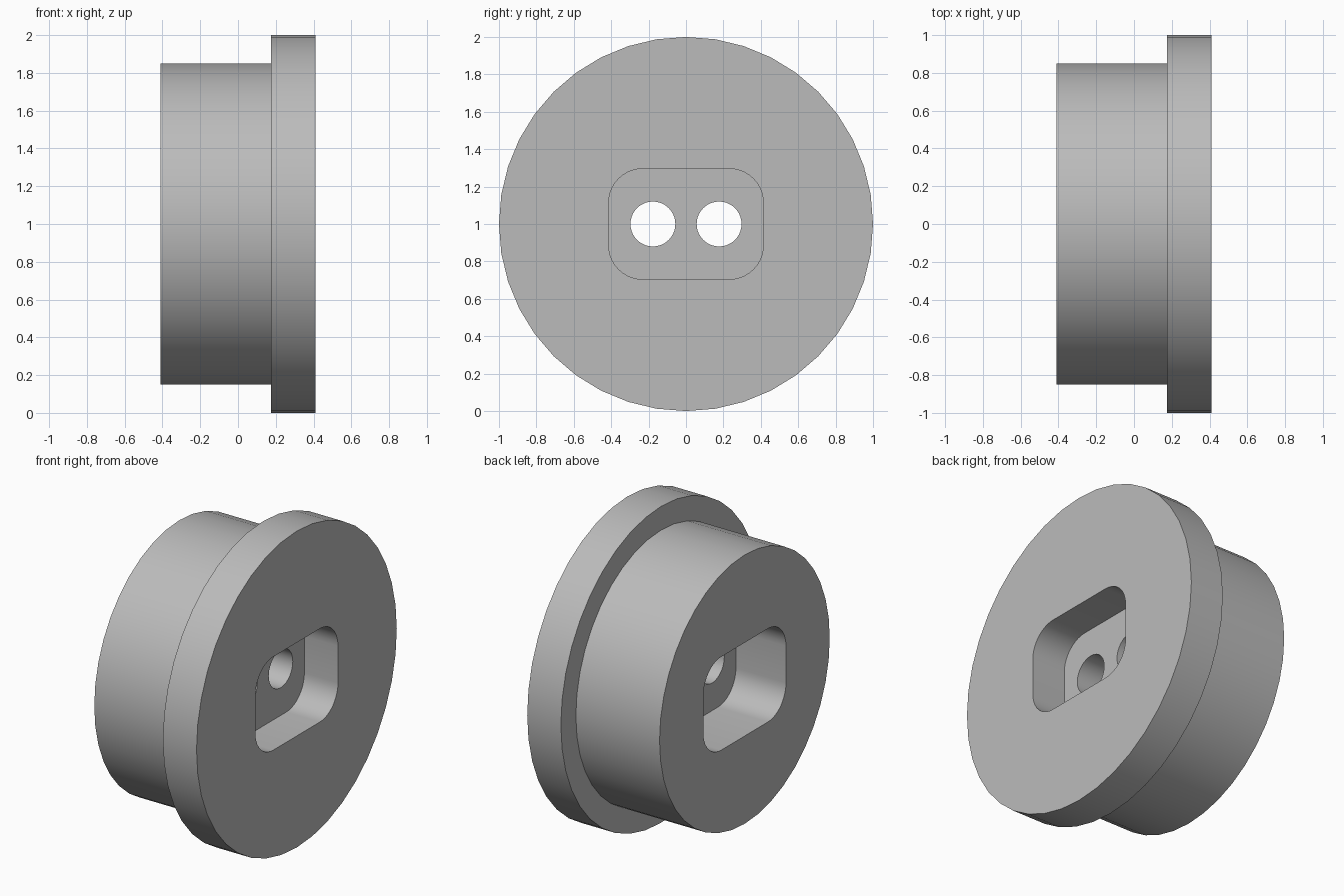
import bpy
import bmesh
from math import cos, sin, pi, radians

if "Cube" in bpy.data.objects:
    bpy.data.objects.remove(bpy.data.objects["Cube"])

CENTRE_Z = 1.0
BACK, STEP, FRONT = -0.41, 0.175, 0.41
WEB_BACK = -0.06

grey = bpy.data.materials.new("plain grey")
grey.use_nodes = True
colour = (0.5, 0.5, 0.5, 1)
grey.diffuse_color = colour
grey.node_tree.nodes["Principled BSDF"].inputs["Base Color"].default_value = colour


def arc(cy, cz, r, start, end, steps):
    """Points on an arc in the y-z plane."""
    angles = [start + (end - start) * i / steps for i in range(steps + 1)]
    return [(cy + r * cos(a), cz + r * sin(a)) for a in angles]


def circle(cy, r, sides):
    return arc(cy, CENTRE_Z, r, 0, 2 * pi, sides)[:-1]


def rounded_rectangle(half_w, half_h, r):
    pts = []
    for i, (sy, sz) in enumerate([(1, 1), (-1, 1), (-1, -1), (1, -1)]):
        pts += arc(sy * (half_w - r), CENTRE_Z + sz * (half_h - r), r,
                   i * pi / 2, (i + 1) * pi / 2, 10)
    return pts


def loft(name, sections):
    """Closed solid through matching outlines, each given as (x, points)."""
    bm = bmesh.new()
    rings = [[bm.verts.new((x, y, z)) for y, z in pts] for x, pts in sections]
    for a, b in zip(rings, rings[1:]):
        for i in range(len(a)):
            j = (i + 1) % len(a)
            bm.faces.new((a[i], a[j], b[j], b[i]))
    bm.faces.new(rings[0])
    bm.faces.new(rings[-1])
    bmesh.ops.recalc_face_normals(bm, faces=bm.faces)
    mesh = bpy.data.meshes.new(name)
    bm.to_mesh(mesh)
    bm.free()
    mesh.materials.append(grey)
    obj = bpy.data.objects.new(name, mesh)
    bpy.context.collection.objects.link(obj)
    return obj


# Stepped round body with its flange
body, rim = circle(0, 0.85, 40), circle(0, 1.0, 40)
plug = loft("flanged_plug", [(BACK, body), (STEP, body), (STEP, rim), (FRONT, rim)])

# Pockets from both ends, and two holes through the web between them
pocket = rounded_rectangle(0.413, 0.295, 0.18)
cutters = [loft("back_pocket_cutter", [(BACK - 0.1, pocket), (WEB_BACK, pocket)]),
           loft("front_pocket_cutter", [(STEP, pocket), (FRONT + 0.1, pocket)])]
for side in (-1, 1):
    hole = circle(side * 0.177, 0.12, 40)
    cutters.append(loft("hole_cutter", [(WEB_BACK - 0.1, hole), (STEP + 0.1, hole)]))

bpy.ops.object.select_all(action='DESELECT')
plug.select_set(True)
bpy.context.view_layer.objects.active = plug
for cutter in cutters:
    cutter.hide_render = True
    mod = plug.modifiers.new("cut", 'BOOLEAN')
    mod.operation = 'DIFFERENCE'
    mod.solver = 'EXACT'
    mod.object = cutter
    bpy.ops.object.modifier_apply(modifier=mod.name)
    bpy.data.objects.remove(cutter)

bpy.ops.object.shade_smooth_by_angle(angle=radians(30))
